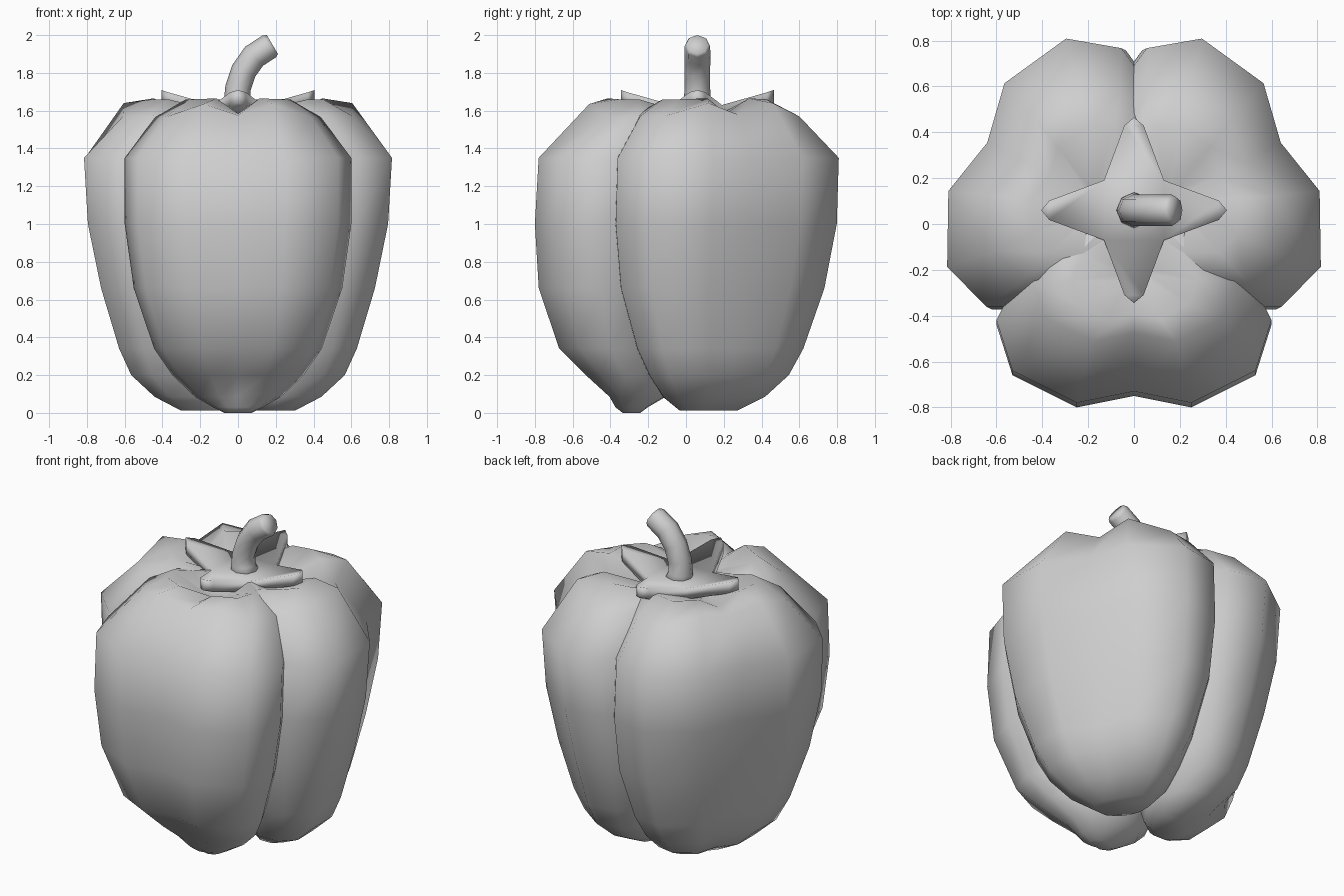
import bpy
import bmesh
from math import cos, sin, pi, radians, hypot
from mathutils import Matrix, Vector

cube = bpy.data.objects.get("Cube")
if cube:
    bpy.data.objects.remove(cube, do_unlink=True)

COLOUR = (0.62, 0.62, 0.62, 1)
grey = bpy.data.materials.new("plain_grey")
grey.use_nodes = True
grey.diffuse_color = COLOUR
grey.node_tree.nodes["Principled BSDF"].inputs["Base Color"].default_value = COLOUR


def finish(bm, name, matrix=Matrix()):
    bmesh.ops.transform(bm, matrix=matrix, verts=bm.verts)
    bmesh.ops.recalc_face_normals(bm, faces=bm.faces)
    for face in bm.faces:
        face.smooth = True
    mesh = bpy.data.meshes.new(name)
    bm.to_mesh(mesh)
    bm.free()
    mesh.materials.append(grey)
    obj = bpy.data.objects.new(name, mesh)
    bpy.context.collection.objects.link(obj)


def loft(rings):
    """Skin a list of equal closed rings and cap both ends."""
    bm = bmesh.new()
    loops = [[bm.verts.new(p) for p in ring] for ring in rings]
    n = len(loops[0])
    for low, high in zip(loops, loops[1:]):
        for i in range(n):
            j = (i + 1) % n
            bm.faces.new((low[i], low[j], high[j], high[i]))
    for loop in (loops[0], loops[-1]):
        bm.faces.new(loop)
    return bm


# Double lobe: half outline about its own centre, mirrored into a closed ring
half = [("crease", 0, -.33), ("front", .25, -.38), ("outer", .53, -.24), ("outer", .6, -.02),
        ("inner", .47, .24), ("inner", .22, .37), ("core", 0, .4)]
outline = half + [(kind, -x, y) for kind, x, y in half[-2:0:-1]]

# Lowering of each kind of point on the two shoulder rings
shoulder = {"crease": .06, "outer": .07, "inner": .05, "core": .07}
crown = {"crease": .08, "outer": .005, "inner": .04, "core": .09}

# Height, scale, centre depth, lowering
front_levels = [(0, .12, -.29, {}), (.03, .22, -.29, {}), (.085, .38, -.26, {}),
                (.2, .58, -.31, {}), (.34, .74, -.39, {}), (.66, .92, -.43, {}),
                (1, 1, -.42, {}), (1.35, 1, -.4, {}), (1.635, .73, -.235, shoulder),
                (1.665, .46, -.24, crown), (1.57, .12, -.22, {})]
side_levels = [(.012, .26, -.25, {}), (.085, .46, -.296, {}), (.2, .63, -.34, {}),
               (.34, .75, -.346, {}), (.66, .92, -.36, {}), (1, 1, -.393, {}),
               (1.35, 1, -.415, {}), (1.64, .72, -.34, shoulder),
               (1.665, .47, -.3, crown), (1.57, .12, -.24, {})]


def lobe(name, levels, matrix):
    rings = [[(x * s, cy + y * s, z - drops.get(kind, 0)) for kind, x, y in outline]
             for z, s, cy, drops in levels]
    finish(loft(rings), name, matrix)


lobe("front_lobes", front_levels, Matrix())
for side, name in ((1, "left_lobes"), (-1, "right_lobes")):
    lobe(name, side_levels, Matrix.Translation((-.06 * side, -.01, 0))
         @ Matrix.Rotation(radians(117.5) * side, 4, "Z")
         @ Matrix.Diagonal((1.06, 1.06, 1, 1)))

# Calyx: four pointed star with blunt upturned tips
centre_y = .06
star = []
for i in range(4):
    a = i * pi / 2
    d, t = Vector((cos(a), sin(a))), Vector((-sin(a), cos(a)))
    for r, w in ((.37, -.042), (.405, 0), (.37, .042)):
        star.append(d * r + t * w)
    corner = a + pi / 4
    star.append(Vector((cos(corner), sin(corner))) * .185)

bm = bmesh.new()
layers = []
for base, rise in ((1.56, .37), (1.63, .36)):
    loop = [bm.verts.new((p.x, p.y + centre_y, base + max(0, p.length - .185) * rise))
            for p in star]
    layers.append(loop)
    hub = bm.verts.new((0, centre_y, base - .01))
    corners = loop[3::4]
    for i in range(4):
        arm = [corners[i - 1]] + loop[4 * i:4 * i + 3] + [corners[i]]
        bm.faces.new((hub, corners[i - 1], corners[i]))
        bm.faces.new((arm[0], arm[1], arm[3], arm[4]))
        bm.faces.new(arm[1:4])
n = len(star)
for i in range(n):
    j = (i + 1) % n
    bm.faces.new((layers[0][i], layers[0][j], layers[1][j], layers[1][i]))
finish(bm, "calyx")

# Stem: eight sided tube bent toward the left
path = [(.01, 1.58, .09), (-.005, 1.65, .071), (0, 1.72, .068), (.03, 1.81, .068),
        (.085, 1.888, .069), (.165, 1.94, .068), (.182, 1.95, .058)]
rings = []
for i, (x, z, r) in enumerate(path):
    ax, az, _ = path[max(i - 1, 0)]
    bx, bz, _ = path[min(i + 1, len(path) - 1)]
    length = hypot(bx - ax, bz - az)
    nx, nz = (bz - az) / length, -(bx - ax) / length
    rings.append([(x + nx * r * cos(a), centre_y + r * sin(a), z + nz * r * cos(a))
                  for a in (k * pi / 4 for k in range(8))])
finish(loft(rings), "stem")
